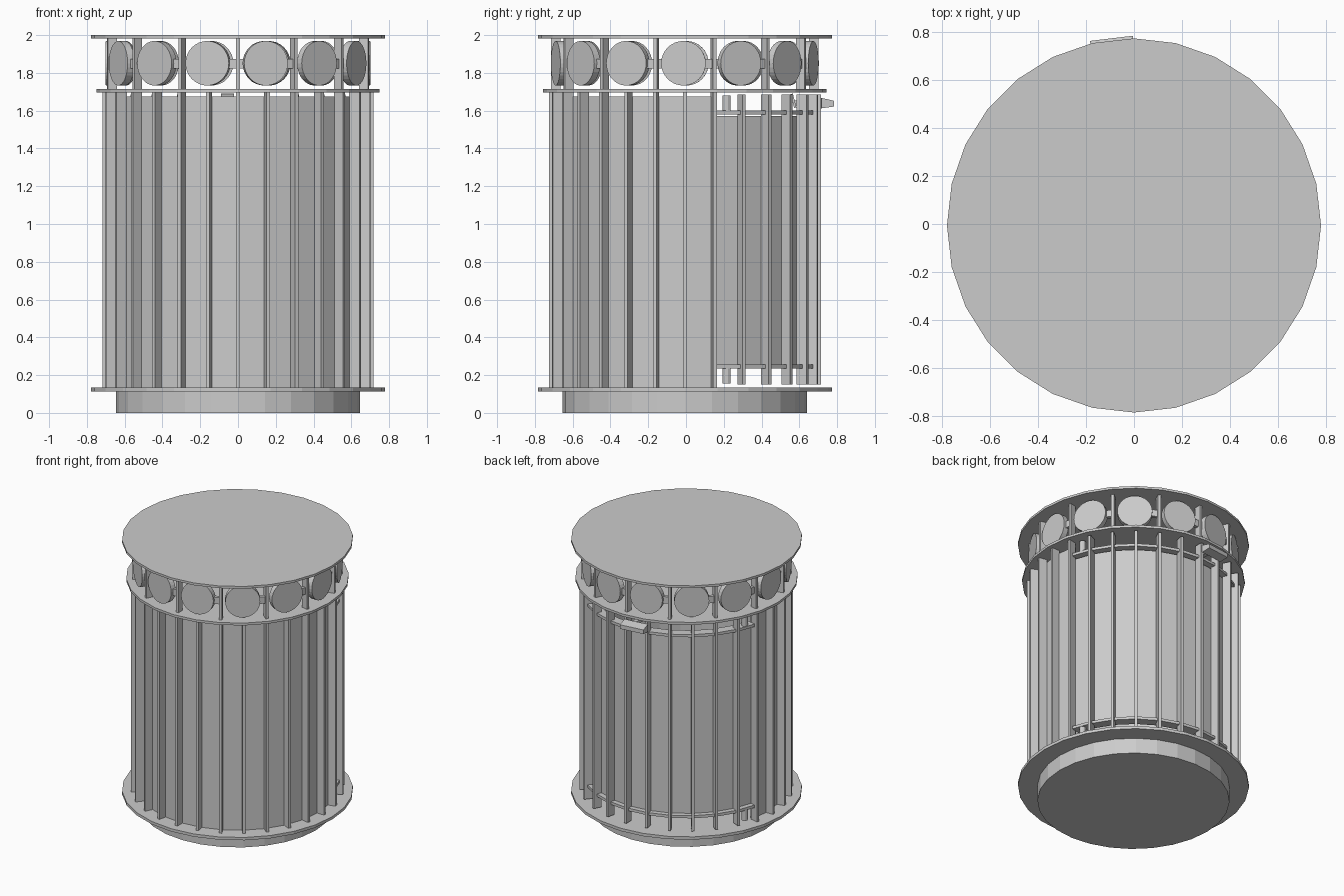
import bpy, bmesh, math
from mathutils import Matrix, Vector

if "Cube" in bpy.data.objects:
    bpy.data.objects.remove(bpy.data.objects["Cube"], do_unlink=True)

SIDES = 28
STEP = 2 * math.pi / SIDES
CENTRE = Vector((0, -0.006, 0))

grey = bpy.data.materials.new("light_grey")
grey.use_nodes = True
grey.diffuse_color = (0.6, 0.6, 0.6, 1)
grey.node_tree.nodes["Principled BSDF"].inputs["Base Color"].default_value = (0.6, 0.6, 0.6, 1)


def finish(name, bm):
    bmesh.ops.recalc_face_normals(bm, faces=bm.faces)
    mesh = bpy.data.meshes.new(name)
    bm.to_mesh(mesh)
    bm.free()
    mesh.materials.append(grey)
    obj = bpy.data.objects.new(name, mesh)
    obj.location = CENTRE
    bpy.context.collection.objects.link(obj)
    return obj


def around(angle, radius, z):
    """Frame at a point on the drum: local x points outward, y along the rim."""
    return Matrix.Rotation(angle, 4, "Z") @ Matrix.Translation((radius, 0, z))


def add_box(bm, matrix, size):
    made = bmesh.ops.create_cube(bm, size=1, matrix=matrix @ Matrix.Diagonal((*size, 1)))
    return made["verts"]


def add_cylinder(bm, matrix, radius, depth, sides):
    bmesh.ops.create_cone(bm, cap_ends=True, segments=sides, radius1=radius,
                          radius2=radius, depth=depth, matrix=matrix)


def disc(name, radius, z0, z1):
    bm = bmesh.new()
    add_cylinder(bm, Matrix.Translation((0, 0, (z0 + z1) / 2)), radius, z1 - z0, SIDES)
    return finish(name, bm)


def arc(name, start, end, r0, r1, z0, z1):
    """Curved slab swept between two angles given in rim steps."""
    stops = [start] + [k for k in range(math.ceil(start), math.floor(end) + 1)
                       if start < k < end] + [end]
    bm = bmesh.new()
    rings = []
    for s in stops:
        c, n = math.cos(s * STEP), math.sin(s * STEP)
        rings.append([bm.verts.new((r * c, r * n, z))
                      for r, z in ((r0, z0), (r1, z0), (r1, z1), (r0, z1))])
    for a, b in zip(rings, rings[1:]):
        for i in range(4):
            j = (i + 1) % 4
            bm.faces.new((a[i], a[j], b[j], b[i]))
    bm.faces.new(rings[0])
    bm.faces.new(rings[-1])
    return finish(name, bm)


def bars(name, steps, radius, depth, z0, z1):
    bm = bmesh.new()
    for k in steps:
        add_box(bm, around(k * STEP, radius, (z0 + z1) / 2), (depth, 0.02, z1 - z0))
    return finish(name, bm)


# Plinth and the three flat plates
disc("plinth", 0.647, 0, 0.12)
disc("bottom_plate", 0.778, 0.114, 0.135)
disc("middle_plate", 0.75, 1.697, 1.715)
disc("top_plate", 0.778, 1.983, 2.0)

# Fixed drum wall with its outer bars
arc("drum_wall", 13, 29, 0.64, 0.662, 0.13, 1.675)
bars("wall_bars", range(13, 30), 0.688, 0.06, 0.13, 1.70)

# Two curved doors with rims, bars and hinge posts
for side, start, end, hinge in (("left", 1.08, 6.97, 1.5), ("right", 7.03, 12.92, 12.5)):
    arc(side + "_door_panel", start, end, 0.64, 0.662, 0.24, 1.572)
    arc(side + "_door_lower_rim", start, end, 0.63, 0.698, 0.235, 0.255)
    arc(side + "_door_upper_rim", start, end, 0.63, 0.698, 1.58, 1.6)
    bm = bmesh.new()
    for z in (0.195, 1.64):
        add_cylinder(bm, around(hinge * STEP, 0.67, z), 0.022, 0.08, 12)
    finish(side + "_door_hinge_posts", bm)
bars("door_bars", range(2, 13), 0.691, 0.06, 0.15, 1.685)

# Wedge-shaped door handle, its stem and the latch plate inside
bm = bmesh.new()
lever = add_box(bm, Matrix.Translation((-0.09, 0.746, 1.64)) @ Matrix.Rotation(0.12, 4, "Z"),
                (0.18, 0.065, 0.055))
for v in lever:
    if v.co.y > 0.748:
        v.co.z = 1.637 + (v.co.z - 1.64) * 0.55
add_box(bm, Matrix.Translation((-0.055, 0.65, 1.64)), (0.03, 0.15, 0.025))
add_box(bm, Matrix.Translation((-0.055, 0.575, 1.653)) @ Matrix.Rotation(0.25, 4, "X"),
        (0.07, 0.012, 0.075))
finish("door_handle", bm)

# Upper cage: posts, round lamps and the tabs holding them
bars("cage_posts", range(1, SIDES, 2), 0.683, 0.05, 1.71, 1.99)
lamps, tabs = bmesh.new(), bmesh.new()
for k in range(0, SIDES, 2):
    turn = Matrix.Rotation(math.pi / 2, 4, "Y")
    add_cylinder(lamps, around((k - 0.05) * STEP, 0.68, 1.851) @ turn, 0.118, 0.04, 32)
    add_box(tabs, around((k + 0.82) * STEP, 0.68, 1.848), (0.025, 0.055, 0.05))
finish("round_lamps", lamps)
finish("lamp_tabs", tabs)
